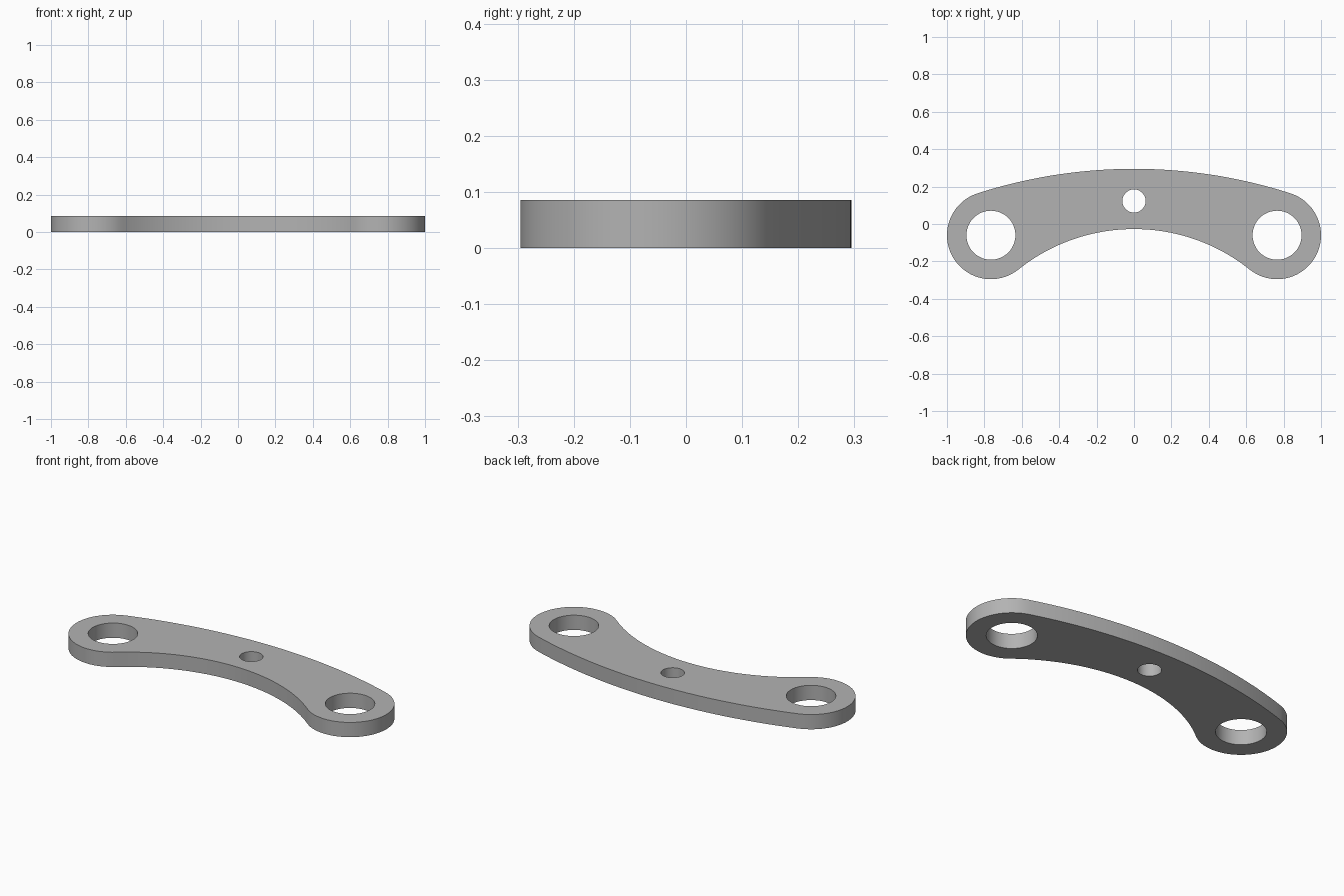
import bpy
import bmesh
from math import atan2, cos, sin, pi, hypot, radians
from mathutils import Vector

cube = bpy.data.objects.get("Cube")
if cube:
    bpy.data.objects.remove(cube, do_unlink=True)

THICK = 0.086
END_X, END_Y, END_R = 0.765, -0.06, 0.235    # rounded ends
TOP_Y, INNER_Y = 0.295, -0.027               # crown of the outer and inner edge


def arc(cx, cy, r, a0, a1, n):
    """Points from angle a0 to a1, last point left to the next arc."""
    return [(cx + r * cos(a0 + (a1 - a0) * i / n),
             cy + r * sin(a0 + (a1 - a0) * i / n)) for i in range(n)]


# Edge arcs that touch both rounded ends tangentially
def tangent_radius(crown, sign):
    h = END_Y - crown
    return (END_X ** 2 + h ** 2 - END_R ** 2) / (-2 * (h + sign * END_R))


outer_r = tangent_radius(TOP_Y, 1)
inner_r = tangent_radius(INNER_Y, -1) * -1 if tangent_radius(INNER_Y, -1) < 0 else tangent_radius(INNER_Y, -1)
outer_y, inner_y = TOP_Y - outer_r, INNER_Y - inner_r
outer_a = atan2(END_Y - outer_y, END_X)
inner_a = atan2(END_Y - inner_y, END_X)

outline = (
    arc(0, outer_y, outer_r, outer_a, pi - outer_a, 48)
    + arc(-END_X, END_Y, END_R, pi - outer_a, 2 * pi - inner_a, 40)
    + arc(0, inner_y, inner_r, pi - inner_a, inner_a, 48)
    + arc(END_X, END_Y, END_R, inner_a - pi, outer_a, 40)
)
holes = [arc(x, y, r, 0, 2 * pi, 48) for x, y, r in
         ((-END_X, END_Y, 0.131), (END_X, END_Y, 0.131), (0, 0.123, 0.062))]

# Flat plate with holes, then extruded upward
bm = bmesh.new()
edges = []
for loop in [outline] + holes:
    verts = [bm.verts.new((x, y, 0)) for x, y in loop]
    edges += [bm.edges.new((v, verts[i - 1])) for i, v in enumerate(verts)]
bmesh.ops.triangle_fill(bm, edges=edges, use_beauty=True, normal=Vector((0, 0, 1)))
grown = bmesh.ops.extrude_face_region(bm, geom=bm.faces[:], use_keep_orig=True)
top = [g for g in grown["geom"] if isinstance(g, bmesh.types.BMVert)]
bmesh.ops.translate(bm, verts=top, vec=(0, 0, THICK))
bmesh.ops.recalc_face_normals(bm, faces=bm.faces[:])

mesh = bpy.data.meshes.new("curved_link_plate")
bm.to_mesh(mesh)
bm.free()
plate = bpy.data.objects.new("curved_link_plate", mesh)
bpy.context.collection.objects.link(plate)

# Plain grey metal
grey = bpy.data.materials.new("grey_metal")
grey.use_nodes = True
colour = (0.45, 0.45, 0.45, 1)
grey.diffuse_color = colour
grey.node_tree.nodes["Principled BSDF"].inputs["Base Color"].default_value = colour
mesh.materials.append(grey)

# Smooth walls, crisp rims
bpy.ops.object.select_all(action="DESELECT")
plate.select_set(True)
bpy.context.view_layer.objects.active = plate
bpy.ops.object.shade_smooth_by_angle(angle=radians(30))
